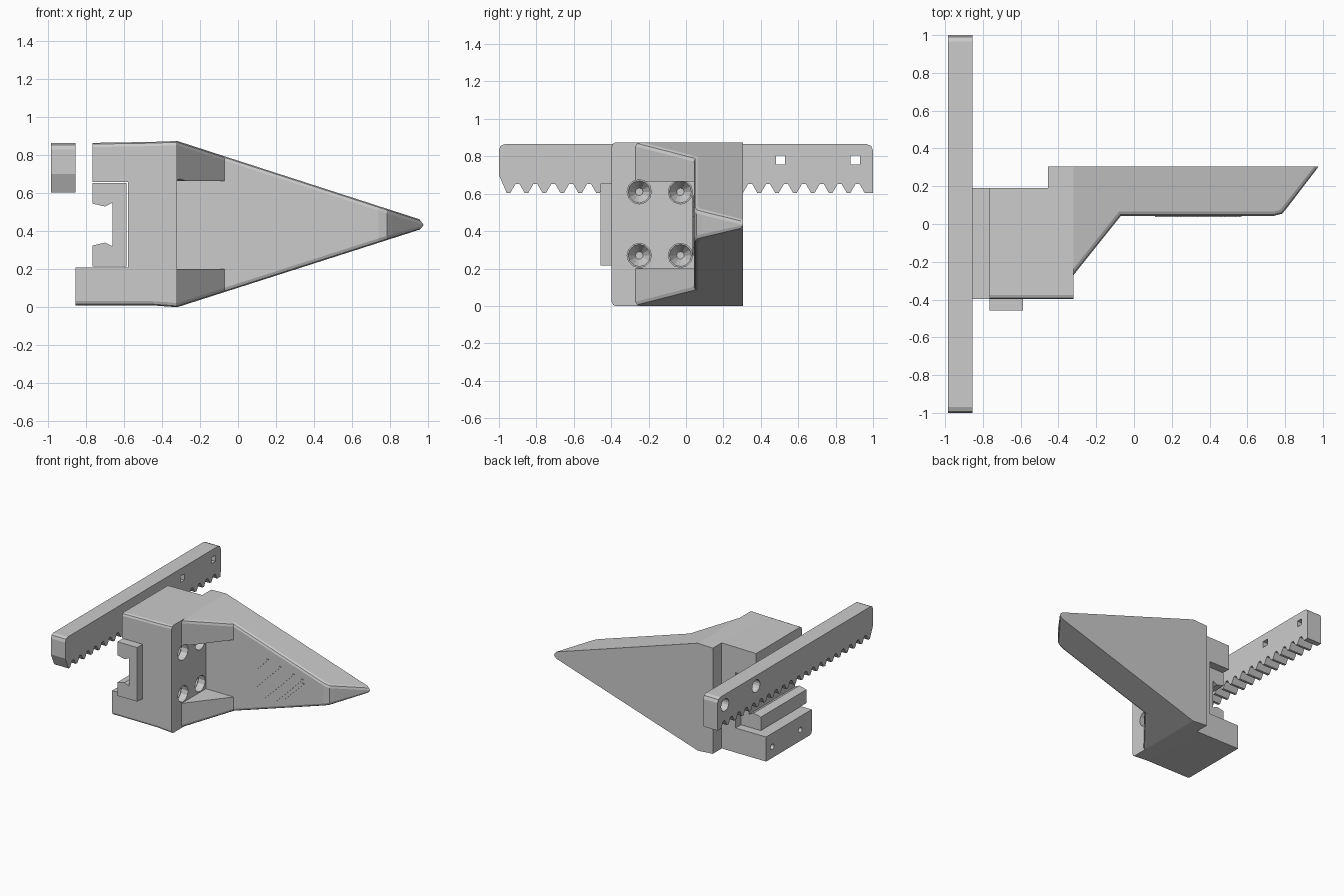
import bpy, bmesh
from mathutils import Matrix, Vector

cube = bpy.data.objects.get("Cube")
if cube:
    bpy.data.objects.remove(cube, do_unlink=True)

grey = bpy.data.materials.new("plain grey")
grey.use_nodes = True
COLOUR = (0.6, 0.6, 0.6, 1)
grey.diffuse_color = COLOUR
grey.node_tree.nodes["Principled BSDF"].inputs["Base Color"].default_value = COLOUR


def finish(name, bm):
    bmesh.ops.recalc_face_normals(bm, faces=bm.faces)
    mesh = bpy.data.meshes.new(name)
    bm.to_mesh(mesh)
    bm.free()
    mesh.materials.append(grey)
    obj = bpy.data.objects.new(name, mesh)
    bpy.context.collection.objects.link(obj)
    return obj


def prism(name, points, axis, low, high):
    """Extrude a flat outline along one axis."""
    place = {"x": lambda a, b, c: (c, a, b),
             "y": lambda a, b, c: (a, c, b),
             "z": lambda a, b, c: (a, b, c)}[axis]
    bm = bmesh.new()
    face = bm.faces.new([bm.verts.new(place(a, b, low)) for a, b in points])
    out = bmesh.ops.extrude_face_region(bm, geom=[face])
    moved = [v for v in out["geom"] if isinstance(v, bmesh.types.BMVert)]
    bmesh.ops.translate(bm, verts=moved, vec=Vector(place(0, 0, high - low)))
    return finish(name, bm)


def x_cone(name, x0, x1, y, z, r0, r1, sides=12):
    """Round cutter running along x, radius r0 at x0 and r1 at x1."""
    bm = bmesh.new()
    bmesh.ops.create_cone(bm, cap_ends=True, segments=sides, radius1=r0, radius2=r1,
                          depth=x1 - x0)
    bmesh.ops.transform(bm, verts=bm.verts, matrix=Matrix.Translation(((x0 + x1) / 2, y, z))
                        @ Matrix.Rotation(1.5707963, 4, "Y"))
    return finish(name, bm)


def boolean(target, tool, operation="DIFFERENCE"):
    """Apply a boolean and remove its helper."""
    tool.hide_render = True
    mod = target.modifiers.new("cut", "BOOLEAN")
    mod.operation, mod.object, mod.solver = operation, tool, "EXACT"
    bpy.context.view_layer.objects.active = target
    bpy.ops.object.modifier_apply(modifier=mod.name)
    bpy.data.objects.remove(tool, do_unlink=True)


# Mounting block and pointed plate: plan outline crossed with front outline
plan = [(-.455, .305), (.978, .305), (.81, .085), (.785, .055), (.74, .043), (-.07, .043),
        (-.32, -.27), (-.32, -.397), (-.855, -.397), (-.855, .19), (-.455, .19)]
front = [(-.855, .01), (-.455, .01), (-.32, 0), (.955, .408), (.978, .432), (.955, .463),
         (-.32, .875), (-.455, .87), (-.765, .865), (-.765, .66), (-.58, .66),
         (-.58, .21), (-.855, .21)]
body = prism("block_and_pointed_plate", plan, "z", -.1, 1)
boolean(body, prism("front_cutter", front, "y", -1, 1), "INTERSECT")

# Chamfer the outer front edges
bm = bmesh.new()
bm.from_mesh(body.data)
bmesh.ops.dissolve_limit(bm, angle_limit=.01, verts=bm.verts, edges=bm.edges)
bm.normal_update()
edges = []
for e in bm.edges:
    if len(e.link_faces) == 2:
        a, b = sorted((f.normal for f in e.link_faces), key=lambda n: abs(n.z))
        z = (e.verts[0].co.z + e.verts[1].co.z) / 2
        if a.y < -.5 and abs(b.z) > .9 and b.z * (z - .435) > 0:
            edges.append(e)
bmesh.ops.bevel(bm, geom=edges, offset=.022, segments=2, profile=.5, affect="EDGES")
bm.to_mesh(body.data)
bm.free()

# Pocket between the two tapering ribs
boolean(body, prism("pocket_cutter", [(-.32, -.6), (0, -.6), (0, .043), (-.32, .043)],
                    "z", .2, .665))

# Countersunk screw holes in the pocket wall
for y in (-.25, -.03):
    for z in (.27, .61):
        boolean(body, x_cone("bore_cutter", -.38, -.24, y, z, .065, .065))
        boolean(body, x_cone("sink_cutter", -.44, -.379, y, z, .02, .06))

# Small holes in the foot
for y in (-.25, .11):
    boolean(body, x_cone("foot_hole_cutter", -.9, -.75, y, .1, .022, .022))

# Shallow slanted ridges on the plate face
for i, (x, z, length) in enumerate([(.11, .33, .23), (.12, .48, .11), (.2, .27, .26),
                                    (.3, .27, .24), (.38, .31, .17)]):
    prism(f"face_ridge_{i + 1}", [(x, z), (x + .02, z), (x + length + .02, z + length),
                                  (x + length, z + length)], "y", .036, .05)

# C-shaped clip sitting in the slot
half = [(-.66, .55), (-.7, .53), (-.765, .545), (-.765, .655), (-.587, .655)]
clip = half + [(x, .87 - z) for x, z in reversed(half)]
prism("slot_clip", clip, "y", -.458, .13)

# Toothed rack
tips = [-.949 + .0957 * i for i in range(21)]
outline = [(.999, .605), (1, .83), (.99, .855), (.965, .865), (-.97, .865), (-.992, .855),
           (-1, .83), (-1, .7)]
for i, y in enumerate(tips):
    outline += [(y - .01, .605), (y + .01, .605)]
    if i < len(tips) - 1:
        outline += [(y + .038, .653), (y + .058, .653)]
rack = prism("toothed_rack", outline, "x", -.985, -.855)

# Rack holes: round recess outside, square opening inside
for y in (.505, .905):
    boolean(rack, x_cone("recess_cutter", -1.05, -.92, y, .78, .05, .05, 16))
    boolean(rack, prism("square_cutter", [(y - .025, .755), (y + .025, .755),
                                          (y + .025, .805), (y - .025, .805)], "x", -.94, -.8))
